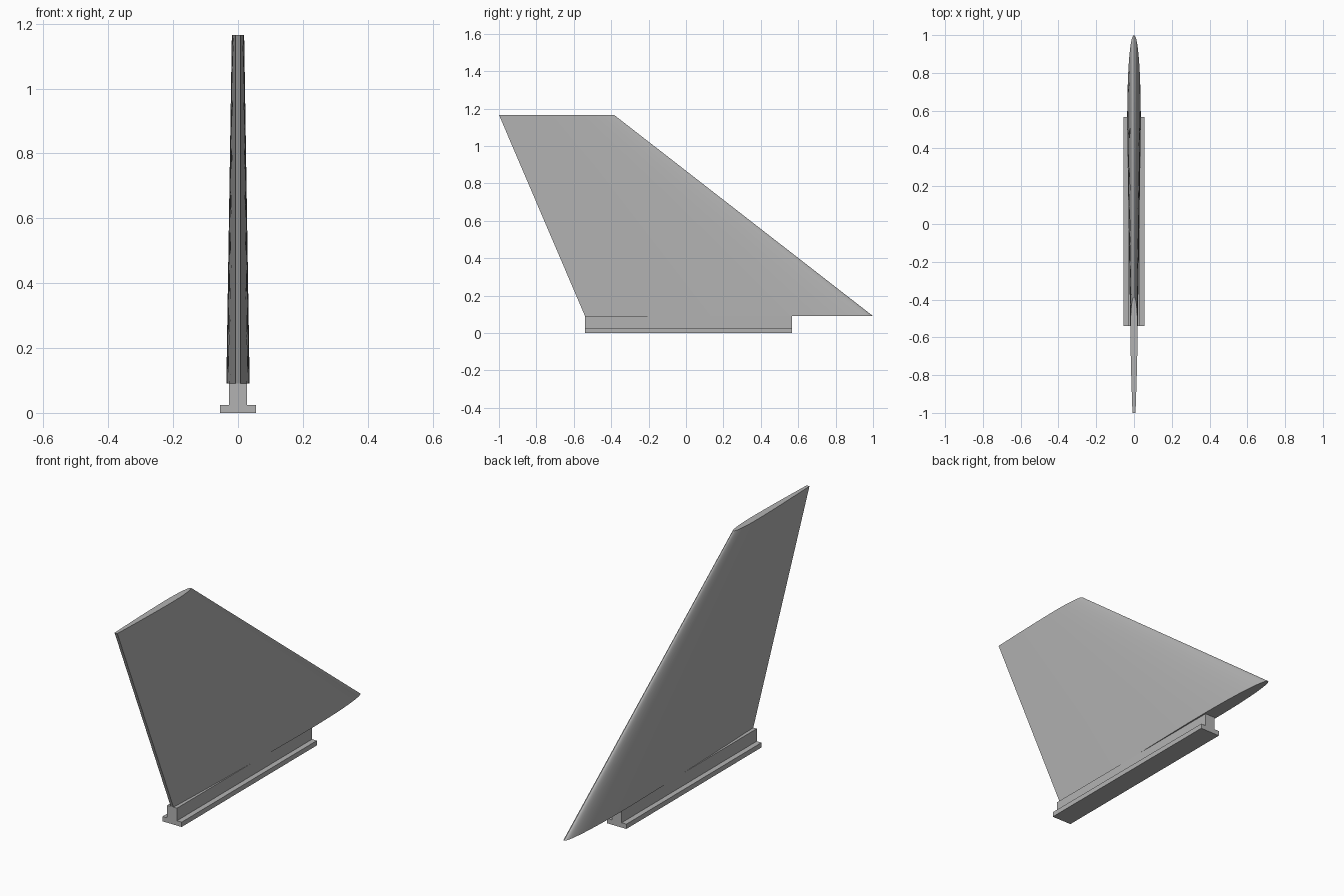
import bpy, bmesh, math

cube = bpy.data.objects.get("Cube")
if cube:
    bpy.data.objects.remove(cube, do_unlink=True)

grey = bpy.data.materials.new("light grey")
grey.use_nodes = True
colour = (0.45, 0.45, 0.45, 1)
grey.diffuse_color = colour
grey.node_tree.nodes["Principled BSDF"].inputs["Base Color"].default_value = colour

STEPS = 24


def thickness(t, half, edge):
    """Half thickness at chord fraction t: round nose, blunt trailing edge."""
    if t < 0.3:
        return half * min(1, 2 * (1.4845 * math.sqrt(t) - 0.63 * t - 1.758 * t**2
                                  + 1.4215 * t**3 - 0.5075 * t**4))
    return half - (half - edge) * ((t - 0.3) / 0.7) ** 1.5


def section(lead, trail, z, half, edge):
    """Closed aerofoil outline, from one trailing corner round the nose to the other."""
    points = []
    for i in range(-STEPS, STEPS + 1):
        t = (i / STEPS) ** 2
        x = thickness(t, half, edge) * (1 if i > 0 else -1)
        points.append((x if i else 0, lead + (trail - lead) * t, z))
    return points


def loft(name, lower, upper, smooth=False):
    """Join two matching outlines and cap both ends."""
    bm = bmesh.new()
    a = [bm.verts.new(p) for p in lower]
    b = [bm.verts.new(p) for p in upper]
    n = len(a)
    for i in range(n):
        j = (i + 1) % n
        bm.faces.new((a[i], a[j], b[j], b[i]))
    bm.faces.new(a)
    bm.faces.new(b)
    bmesh.ops.recalc_face_normals(bm, faces=bm.faces)
    mesh = bpy.data.meshes.new(name)
    bm.to_mesh(mesh)
    bm.free()
    mesh.materials.append(grey)
    obj = bpy.data.objects.new(name, mesh)
    bpy.context.collection.objects.link(obj)
    if smooth:
        bpy.ops.object.select_all(action="DESELECT")
        obj.select_set(True)
        bpy.context.view_layer.objects.active = obj
        bpy.ops.object.shade_smooth_by_angle(angle=math.radians(35))


# Swept tapered fin
loft("fin", section(1.0, -0.54, 0.09, 0.036, 0.008),
     section(-0.385, -1.0, 1.166, 0.019, 0.008), smooth=True)

# T-shaped mounting rail
half_profile = [(0.055, 0), (0.055, 0.025), (0.028, 0.025), (0.028, 0.09)]
profile = half_profile + [(-x, z) for x, z in reversed(half_profile)]
loft("mounting_rail", [(x, -0.54, z) for x, z in profile],
     [(x, 0.567, z) for x, z in profile])
